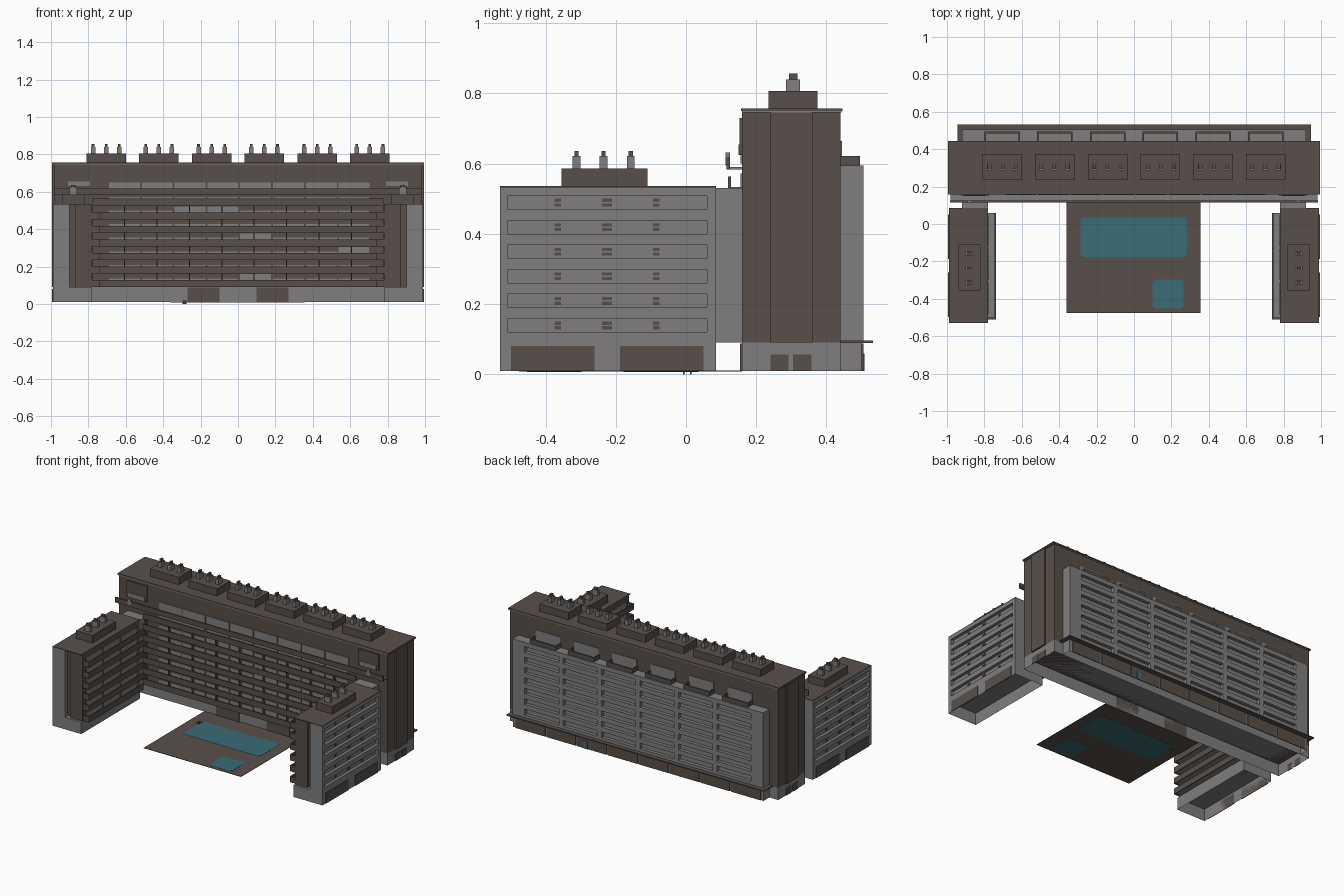
import bpy, bmesh, random

if "Cube" in bpy.data.objects:
    bpy.data.objects.remove(bpy.data.objects["Cube"])
random.seed(4)

def material(name, c):
    m = bpy.data.materials.new(name)
    m.diffuse_color = (*c, 1)
    m.use_nodes = True
    m.node_tree.nodes["Principled BSDF"].inputs["Base Color"].default_value = m.diffuse_color
    return m

BROWN = material("dark brown", (0.098, 0.078, 0.068))
GREY = material("concrete grey", (0.215, 0.208, 0.212))
TEAL = material("pool teal", (0.042, 0.15, 0.18))

def part(name, boxes, mat, sides=(1,), open_bottom=False):
    """Boxes are (x0, x1, y0, y1, z0, z1); sides (1, -1) mirrors them over x."""
    bm = bmesh.new()
    for s in sides:
        for x0, x1, y0, y1, z0, z1 in boxes:
            xa, xb = sorted((x0 * s, x1 * s))
            v = [bm.verts.new((x, y, z)) for z in (z0, z1)
                 for x, y in ((xa, y0), (xb, y0), (xb, y1), (xa, y1))]
            faces = [(4, 5, 6, 7), (0, 1, 5, 4), (1, 2, 6, 5), (2, 3, 7, 6), (3, 0, 4, 7)]
            if not open_bottom:
                faces.append((3, 2, 1, 0))
            for f in faces:
                bm.faces.new([v[i] for i in f])
    me = bpy.data.meshes.new(name)
    bm.to_mesh(me)
    bm.free()
    me.materials.append(mat)
    ob = bpy.data.objects.new(name, me)
    bpy.context.collection.objects.link(ob)
    return ob

def rails(lo, hi, cells):
    """Solid gaps left between recessed cells along one axis."""
    edges = [lo] + [e for c in cells for e in c] + [hi]
    return list(zip(edges[::2], edges[1::2]))

BOTH = (1, -1)
FLOORS = [0.092 + 0.0725 * i for i in range(7)]
UNITS = [-0.705 + 0.282 * i for i in range(6)]

# main tower
part("tower_body", [(-0.985, 0.985, 0.16, 0.44, 0.09, 0.747)], BROWN)
part("tower_end_bay", [(0.985, 0.995, 0.24, 0.36, 0.09, 0.745)], BROWN, BOTH)
part("tower_roof", [(-0.995, 0.995, 0.157, 0.445, 0.75, 0.757)], BROWN)
part("tower_roof_trim", [(-0.992, 0.992, 0.159, 0.443, 0.745, 0.75)], GREY)
part("tower_base", [(-0.985, 0.985, 0.16, 0.44, 0.01, 0.09),
                    (-0.92, 0.92, 0.44, 0.50, 0.01, 0.09)], GREY, open_bottom=True)
part("canopy", [(-0.945, 0.945, 0.40, 0.533, 0.089, 0.096)], BROWN)
part("end_doors", [(0.985, 0.989, 0.24, 0.292, 0.01, 0.056),
                   (0.985, 0.989, 0.305, 0.358, 0.01, 0.056)], BROWN, BOTH)

# ground floor panels, front and back
part("base_front_panels", [(0.10, 0.27, 0.154, 0.16, 0.01, 0.088)], BROWN, BOTH)
part("base_rear_panels", [(-0.90 + 0.226 * i, -0.90 + 0.226 * i + 0.215, 0.50, 0.505, 0.01, 0.088)
                          for i in range(8)], BROWN)
part("rear_door", [(0.37, 0.40, 0.505, 0.508, 0.01, 0.06)], TEAL)

# rear facade: grid of recessed strips
rows = [(0.115 + 0.069 * i, 0.115 + 0.069 * i + 0.038) for i in range(7)]
cols = [(u - 0.125, u + 0.125) for u in UNITS]
face = [(-0.92, 0.92, 0.44, 0.482, 0.096, 0.595)]
face += [(-0.92, 0.92, 0.482, 0.505, a, b) for a, b in rails(0.096, 0.595, rows)]
face += [(a, b, 0.482, 0.505, r0, r1) for a, b in rails(-0.92, 0.92, cols) for r0, r1 in rows]
part("rear_facade", face, GREY)

# rear terraces on top of the facade
para, glass = [], []
for u in UNITS:
    para += [(u - 0.095, u + 0.095, 0.483, 0.495, 0.595, 0.622),
             (u - 0.095, u - 0.087, 0.44, 0.483, 0.595, 0.622),
             (u + 0.087, u + 0.095, 0.44, 0.483, 0.595, 0.622)]
    glass.append((u - 0.09, u + 0.09, 0.44, 0.444, 0.597, 0.665))
part("rear_terrace_parapets", para, BROWN)
part("rear_terrace_windows", glass, GREY)

# front balconies of the tower
slabs, parapets, walls, fins = [], [], [], []
for z in FLOORS:
    slabs.append((-0.775, 0.775, 0.128, 0.16, z, z + 0.006))
    parapets.append((-0.78, 0.78, 0.12, 0.128, z - 0.002, z + 0.036))
    for k in range(9):
        x = -0.69 + 0.1755 * k
        full = random.random() < 0.1
        if x < 0.70:
            walls.append((x, min(x + 0.165, 0.70), 0.155, 0.16,
                          z + 0.006, z + (0.068 if full else 0.045)))
for k in range(10):
    x = -0.78 + 0.1733 * k
    fins.append((x - 0.003, x + 0.003, 0.135, 0.16, 0.092, 0.527))
part("front_balcony_floors", slabs, GREY)
part("front_balcony_parapets", parapets, BROWN)
part("front_balcony_windows", walls, GREY)
part("front_balcony_dividers", fins, BROWN)

# upper terrace running the full width
part("upper_terrace_floor", [(-0.98, 0.98, 0.125, 0.16, 0.583, 0.59)], GREY)
part("upper_terrace_parapet", [(-0.985, 0.985, 0.115, 0.125, 0.583, 0.617)], BROWN)
part("upper_terrace_windows", [(-0.69 + 0.1755 * k, -0.525 + 0.1755 * k, 0.155, 0.16, 0.60, 0.65)
                               for k in range(8)], GREY)
part("upper_corner_frames", [(0.775, 0.925, 0.152, 0.16, 0.625, 0.73)], BROWN, BOTH)
part("upper_corner_windows", [(0.79, 0.91, 0.149, 0.152, 0.625, 0.655)], GREY, BOTH)
part("terrace_lamps", [(0.865, 0.89, 0.112, 0.125, 0.595, 0.632)], GREY, BOTH)

# link between tower and wings
part("wing_link", [(0.78, 0.92, 0.08, 0.16, 0.09, 0.53)], GREY, BOTH)

# wings
wrows = [(0.12 + 0.07 * i, 0.158 + 0.07 * i) for i in range(6)]
shell = [(0.90, 0.97, -0.53, 0.085, 0.09, 0.531)]
shell += [(0.97, 0.99, -0.53, 0.085, a, b) for a, b in rails(0.09, 0.531, wrows)]
shell += [(0.97, 0.99, a, b, r0, r1) for a, b in ((-0.53, -0.508), (0.06, 0.085)) for r0, r1 in wrows]
part("wing_outer_wall", shell, GREY, BOTH)
part("wing_base", [(0.78, 0.99, -0.53, 0.085, 0.01, 0.09)], GREY, BOTH, open_bottom=True)
part("wing_core", [(0.78, 0.87, -0.515, 0.083, 0.09, 0.531),
                   (0.87, 0.90, -0.50, 0.083, 0.09, 0.531)], BROWN, BOTH)
part("wing_roof", [(0.78, 0.99, -0.53, 0.085, 0.531, 0.536)], BROWN, BOTH)
part("wing_base_panels", [(0.99, 0.994, -0.498, -0.26, 0.01, 0.08),
                          (0.99, 0.994, -0.188, 0.05, 0.01, 0.08)], BROWN, BOTH)
grilles = []
for a, b in wrows:
    m = (a + b) / 2
    for y, w in ((-0.225, 0.014), (-0.365, 0.009), (-0.085, 0.009)):
        grilles += [(0.97, 0.974, y - w, y + w, m - 0.011, m - 0.002),
                    (0.97, 0.974, y - w, y + w, m + 0.002, m + 0.011)]
part("wing_grilles", grilles, BROWN, BOTH)

# wing balconies facing the courtyard
slabs, parapets, walls = [], [], []
for z in FLOORS[:6]:
    slabs.append((0.745, 0.78, -0.50, 0.06, z, z + 0.006))
    parapets += [(0.737, 0.745, -0.51, 0.06, z - 0.002, z + 0.036),
                 (0.745, 0.78, -0.51, -0.50, z - 0.002, z + 0.036)]
    for k in range(3):
        y = -0.48 + 0.18 * k
        walls.append((0.776, 0.78, y, y + 0.165, z + 0.006, z + 0.045))
part("wing_balcony_floors", slabs, GREY, BOTH)
part("wing_balcony_parapets", parapets, BROWN, BOTH)
part("wing_balcony_windows", walls, GREY, BOTH)

# rooftop plant rooms and vents
part("tower_plant_rooms", [(u - 0.106, u + 0.106, 0.235, 0.375, 0.757, 0.806) for u in UNITS], BROWN)
vx = [u + d for u in UNITS for d in (-0.07, 0, 0.07)]
part("tower_vents", [(x - 0.012, x + 0.012, 0.285, 0.325, 0.806, 0.84) for x in vx], GREY)
part("tower_vent_caps", [(x - 0.007, x + 0.007, 0.293, 0.318, 0.84, 0.857) for x in vx], BROWN)
part("wing_plant_room", [(0.82, 0.942, -0.355, -0.11, 0.536, 0.586)], BROWN, BOTH)
vy = (-0.312, -0.235, -0.157)
part("wing_vents", [(0.86, 0.90, y - 0.011, y + 0.011, 0.586, 0.622) for y in vy], GREY, BOTH)
part("wing_vent_caps", [(0.868, 0.892, y - 0.006, y + 0.006, 0.622, 0.636) for y in vy], BROWN, BOTH)

# courtyard deck and pools with clipped corners
part("deck", [(-0.36, 0.355, -0.475, 0.16, 0.008, 0.0105)], BROWN)

def pool(name, x0, x1, y0, y1, c=0.015):
    pts = [(x0 + c, y0), (x1 - c, y0), (x1, y0 + c), (x1, y1 - c),
           (x1 - c, y1), (x0 + c, y1), (x0, y1 - c), (x0, y0 + c)]
    bm = bmesh.new()
    f = bm.faces.new([bm.verts.new((x, y, 0.0072)) for x, y in pts])
    up = bmesh.ops.extrude_face_region(bm, geom=[f])["geom"]
    for v in up:
        if isinstance(v, bmesh.types.BMVert):
            v.co.z = 0.0115
    bmesh.ops.recalc_face_normals(bm, faces=bm.faces)
    me = bpy.data.meshes.new(name)
    bm.to_mesh(me)
    bm.free()
    me.materials.append(TEAL)
    bpy.context.collection.objects.link(bpy.data.objects.new(name, me))

pool("large_pool", -0.285, 0.283, -0.178, 0.036)
pool("small_pool", 0.10, 0.265, -0.452, -0.297)
part("pool_ladder", [(-0.298, -0.275, y, y + 0.004, 0.0, 0.018) for y in (-0.008, 0.012)], BROWN)
